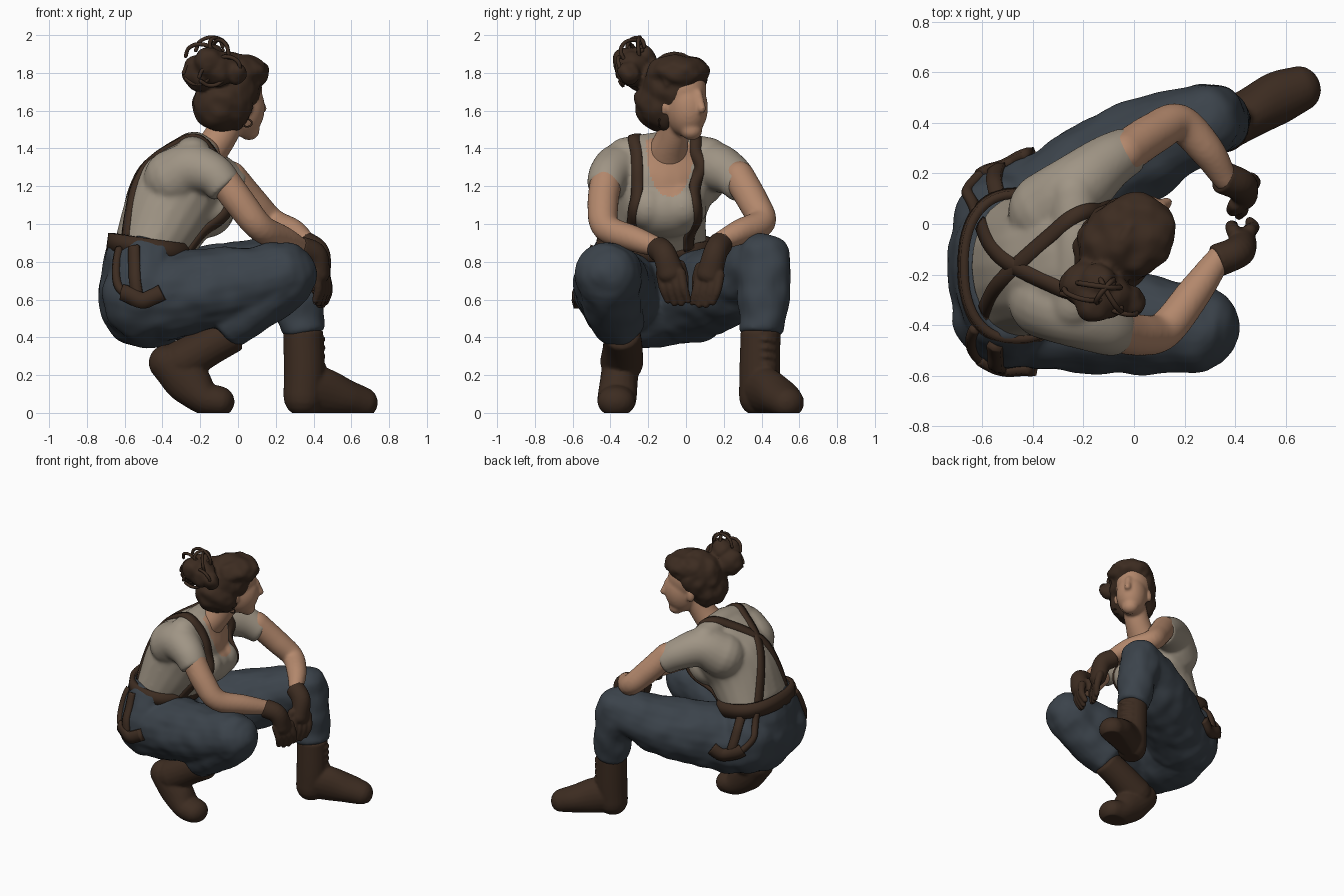
import bpy, bmesh, math
from mathutils import Vector, Matrix, noise
from mathutils.bvhtree import BVHTree

if "Cube" in bpy.data.objects:
    bpy.data.objects.remove(bpy.data.objects["Cube"])


def material(name, rgb):
    m = bpy.data.materials.new(name)
    m.diffuse_color = (*rgb, 1)
    m.use_nodes = True
    m.node_tree.nodes["Principled BSDF"].inputs["Base Color"].default_value = m.diffuse_color
    return m


BROWN = material("dark brown", (0.046, 0.025, 0.015))
SKIN = material("skin", (0.45, 0.245, 0.15))
SHIRT = material("shirt cream", (0.35, 0.30, 0.235))
DENIM = material("denim blue", (0.044, 0.056, 0.070))


def spline(pts, n=6):
    P = [Vector(p) for p in pts]
    P = [2 * P[0] - P[1]] + P + [2 * P[-1] - P[-2]]
    out = []
    for a, b, c, d in zip(P, P[1:], P[2:], P[3:]):
        for i in range(n):
            t = i / n
            out.append(0.5 * (2 * b + (c - a) * t + (2 * a - 5 * b + 4 * c - d) * t * t
                              + (3 * b - a - 3 * c + d) * t ** 3))
    return out + [P[-2]]


def bridge(bm, rings):
    for A, B in zip(rings, rings[1:]):
        for j in range(len(A)):
            k = (j + 1) % len(A)
            bm.faces.new((A[j], A[k], B[k], B[j]))


def tube(bm, pts, side=(0, 1, 0), caps=(1, 1), seg=20, M=Matrix()):
    """Rounded limb through (x, y, z, radius[, second radius])."""
    S = spline([p if len(p) == 5 else (*p, p[3]) for p in pts])
    C = [Vector(s[:3]) for s in S]
    rings = []

    def ring(i, shift, k):
        d = (C[min(i + 1, len(C) - 1)] - C[max(i - 1, 0)]).normalized()
        s = Vector(side)
        s = (s - d * s.dot(d)).normalized()
        n, c = d.cross(s), C[i] + d * shift
        rings.append([bm.verts.new(M @ (c + (s * math.cos(a) * S[i][3] + n * math.sin(a) * S[i][4]) * k))
                      for a in (2 * math.pi * j / seg for j in range(seg))])

    arcs = [math.radians(a) for a in (80, 60, 40, 20)]
    for a in arcs:
        ring(0, -math.sin(a) * min(S[0][3:]) * caps[0], math.cos(a))
    for i in range(len(C)):
        ring(i, 0, 1)
    for a in reversed(arcs):
        ring(len(C) - 1, math.sin(a) * min(S[-1][3:]) * caps[1], math.cos(a))
    bridge(bm, rings)
    bm.faces.new(rings[0])
    bm.faces.new(rings[-1])


def ball(bm, c, r, M=Matrix()):
    r = r if isinstance(r, tuple) else (r, r, r)
    bmesh.ops.create_uvsphere(bm, u_segments=28, v_segments=18, radius=1,
                              matrix=M @ Matrix.Translation(c) @ Matrix.Diagonal((*r, 1)))


def finish(name, bm, mats, voxel=0, smooth=4, bumps=0, freq=10, floor=False):
    """Fuse the shells into one smooth skin, then make the object."""
    bmesh.ops.recalc_face_normals(bm, faces=bm.faces)
    me = bpy.data.meshes.new(name)
    bm.to_mesh(me)
    bm.free()
    ob = bpy.data.objects.new(name, me)
    bpy.context.collection.objects.link(ob)
    if voxel:
        r = ob.modifiers.new("fuse", 'REMESH')
        r.mode, r.voxel_size = 'VOXEL', voxel
        s = ob.modifiers.new("soften", 'SMOOTH')
        s.factor, s.iterations = 0.5, smooth
        dg = bpy.context.evaluated_depsgraph_get()
        me = bpy.data.meshes.new_from_object(ob.evaluated_get(dg))
        ob.modifiers.clear()
        ob.data = me
    if bumps:
        moved = [v.co + v.normal * noise.noise(v.co * freq) * bumps for v in me.vertices]
        for v, co in zip(me.vertices, moved):
            v.co = co
    if floor:
        for v in me.vertices:
            v.co.z = max(v.co.z, 0)
    me.materials.clear()
    for m in mats:
        me.materials.append(m)
    for p in me.polygons:
        p.use_smooth = True
    return ob


def strap(name, guide, surface, width=0.06, thick=0.014):
    """Flat band laid on a surface along guide points."""
    tree = BVHTree.FromPolygons([v.co for v in surface.data.vertices],
                                [p.vertices[:] for p in surface.data.polygons])
    hits = [tree.find_nearest(g)[:2] for g in spline(guide, 8)]
    last = len(hits) - 1
    for _ in range(5):  # even out the path
        hits = [hits[i] if i in (0, last) else
                tuple((hits[i - 1][k] + hits[i][k] * 2 + hits[i + 1][k]) / 4 for k in (0, 1)) for i in range(last + 1)]
    bm, rings = bmesh.new(), []
    for i, (p, n) in enumerate(hits):
        n = n.normalized()
        d = hits[min(i + 1, last)][0] - hits[max(i - 1, 0)][0]
        s = d.cross(n).normalized() * width / 2
        rings.append([bm.verts.new(p + s * a + n * b) for a, b in
                      ((-1, -0.014), (1, -0.014), (1, thick * .7), (0, thick), (-1, thick * .7))])
    bridge(bm, rings)
    bm.faces.new(rings[0])
    bm.faces.new(rings[-1])
    return finish(name, bm, [BROWN])


# trousers: seat, waist, two bent legs
bm = bmesh.new()
ball(bm, (-0.475, -0.18, 0.62), (0.27, 0.37, 0.28))
for y in (-0.34, -0.01):
    ball(bm, (-0.49, y, 0.63), (0.23, 0.235, 0.25))
tube(bm, [(-0.48, -0.18, 0.70, 0.37, 0.25), (-0.48, -0.18, 0.8, 0.34, 0.235), (-0.465, -0.17, 0.88, 0.30, 0.21)], caps=(.3, .1))
tube(bm, [(-0.42, 0.0, 0.60, 0.24), (-0.02, 0.265, 0.70, 0.21), (0.28, 0.41, 0.81, 0.148)])
tube(bm, [(0.28, 0.41, 0.81, 0.148), (0.32, 0.41, 0.6, 0.135), (0.345, 0.40, 0.43, 0.118)], caps=(1, .2))
tube(bm, [(-0.42, -0.33, 0.62, 0.24), (-0.05, -0.39, 0.67, 0.205), (0.235, -0.41, 0.73, 0.178)])
tube(bm, [(0.23, -0.41, 0.70, 0.17), (0.06, -0.385, 0.56, 0.155), (-0.06, -0.35, 0.46, 0.135)], caps=(1, .3))
trousers = finish("trousers", bm, [DENIM], 0.014, 6, bumps=0.014, freq=9)

# shirt: leaning torso, shoulders, sleeves
bm = bmesh.new()
tube(bm, [(-0.465, -0.17, 0.86, 0.28, 0.20), (-0.36, -0.16, 1.07, 0.27, 0.245), (-0.28, -0.135, 1.21, 0.29, 0.24),
          (-0.215, -0.11, 1.34, 0.26, 0.17), (-0.165, -0.10, 1.42, 0.14, 0.09)], caps=(.3, .4))
tube(bm, [(-0.24, -0.32, 1.36, 0.10), (-0.23, -0.10, 1.40, 0.09), (-0.24, 0.12, 1.36, 0.10)], side=(1, 0, 0))
tube(bm, [(-0.34, -0.30, 1.24, 0.16), (-0.24, -0.35, 1.29, 0.14), (-0.13, -0.405, 1.26, 0.112), (-0.065, -0.43, 1.19, 0.098)], caps=(1, .15))
tube(bm, [(-0.34, 0.05, 1.24, 0.16), (-0.23, 0.14, 1.30, 0.14), (-0.11, 0.24, 1.26, 0.112), (-0.015, 0.295, 1.20, 0.095)], caps=(1, .15))
ball(bm, (-0.18, -0.11, 1.08), (0.165, 0.22, 0.155))
for y in (-0.20, -0.02):
    ball(bm, (-0.125, y, 1.09), (0.115, 0.11, 0.12))
shirt = finish("shirt", bm, [SHIRT, SKIN], 0.011, 14)
for p in shirt.data.polygons:  # scooped neckline
    x, y, z = p.center
    if x > -0.15 and abs((y + .085) / .125) ** 2.2 + abs((z - 1.43) / .285) ** 2.2 < 1:
        p.material_index = 1

# arms
for side, pts in {
    "right": [(-0.09, -0.42, 1.25, .085), (0.02, -0.44, 1.10, .082), (0.12, -0.42, 0.98, .075),
              (0.24, -0.27, 0.92, .068), (0.34, -0.13, 0.87, .05)],
    "left": [(-0.04, 0.28, 1.25, .085), (0.08, 0.36, 1.11, .082), (0.18, 0.40, 1.01, .075),
             (0.29, 0.29, 0.96, .068), (0.36, 0.18, 0.91, .05)]}.items():
    bm = bmesh.new()
    tube(bm, pts, side=(.7, .1, .7))
    finish(side + "_arm", bm, [SKIN], 0.012, 4)

# gloves: cuff, palm, four fingers, thumb; m points toward the body centre
for side, m, w, k in (("right", 1, Vector((0.33, -0.145, 0.87)), Vector((0.435, -0.08, 0.74))),
                      ("left", -1, Vector((0.35, 0.185, 0.90)), Vector((0.44, 0.125, 0.73)))):
    bm = bmesh.new()
    mid = (w + k) / 2 + Vector((0.025, 0, 0.03))
    tube(bm, [(*w, .066), (*mid, .064, .066), (*k, .07, .052)], caps=(.2, 1))
    for i in range(4):
        o = Vector((-0.025 + 0.016 * i, (i - 1.5) * 0.036, 0))
        a, b = k + o, k + o + Vector((0.015, 0.015 * m, -0.08))
        c = b + Vector((-0.015, 0.022 * m, -0.085 + 0.014 * abs(i - 1.5)))
        tube(bm, [(*a, .027), (*b, .025), (*c, .019)], seg=10)
    t = k + Vector((-0.04, 0.05 * m, 0.04))
    tube(bm, [(*t, .03), (*(t + Vector((-0.01, .02 * m, -.06))), .025), (*(t + Vector((0, .025 * m, -.12))), .019)], seg=10)
    finish(side + "_glove", bm, [BROWN], 0.008, 3)

# boots
bm = bmesh.new()
tube(bm, [(0.345, 0.395, 0.43, .106), (0.35, 0.39, 0.22, .108), (0.345, 0.385, 0.085, .105)], caps=(.15, 1))
tube(bm, [(0.36, 0.39, 0.13, .10, .125), (0.46, 0.44, 0.11, .098, .125), (0.57, 0.50, 0.08, .105, .098), (0.655, 0.535, 0.055, .092, .085)])
for i in range(5):
    z = 0.2 + i * 0.045
    tube(bm, [(0.425, 0.36, z, .012), (0.455, 0.42, z + .01, .012), (0.42, 0.47, z, .012)], side=(0, 0, 1), seg=8)
finish("left_boot", bm, [BROWN], 0.01, 5, floor=True)
bm = bmesh.new()
tube(bm, [(-0.03, -0.34, 0.42, .10), (-0.16, -0.335, 0.35, .105), (-0.30, -0.34, 0.27, .115)], caps=(.3, 1))
tube(bm, [(-0.375, -0.345, 0.265, .098), (-0.27, -0.355, 0.17, .10, .12), (-0.18, -0.365, 0.08, .104, .09), (-0.10, -0.37, 0.06, .10, .082)])
finish("right_boot", bm, [BROWN], 0.01, 4, floor=True)

# head, turned toward the left shoulder
H = Matrix.Translation((-0.03, -0.04, 1.66)) @ Matrix.Rotation(math.radians(38), 4, 'Z')
bm = bmesh.new()
tube(bm, [(-0.22, -0.11, 1.28, .12, .10), (-0.15, -0.095, 1.38, .105, .092), (-0.09, -0.07, 1.47, .088), (-0.04, -0.05, 1.57, .085)])
ball(bm, (0.012, 0, 0.05), (0.16, 0.128, 0.16), H)
ball(bm, (0.07, 0, -0.045), (0.122, 0.108, 0.155), H)
ball(bm, (0.112, 0, -0.165), (0.055, 0.06, 0.052), H)
tube(bm, [(0.172, 0, 0.03, .022), (0.19, 0, -0.02, .022), (0.203, 0, -0.05, .024)], M=H, seg=12)
for s in (-1, 1):
    ball(bm, (0.02, s * 0.118, -0.04), (0.028, 0.018, 0.045), H)
finish("head_and_neck", bm, [SKIN], 0.009, 12)

# hair: cap, nape and bun
bm = bmesh.new()
ball(bm, (-0.035, -0.01, 0.065), (0.18, 0.163, 0.175), H)
ball(bm, (0.025, -0.02, 0.145), (0.172, 0.16, 0.095), H)
ball(bm, (-0.085, -0.025, -0.02), (0.163, 0.16, 0.155), H)
for c, r in (((-0.20, -0.24, 1.80), .095), ((-0.10, -0.28, 1.82), .095), ((-0.01, -0.30, 1.80), .06),
             ((-0.16, -0.31, 1.86), .08), ((-0.14, -0.23, 1.88), .07)):
    ball(bm, c, r)
for i in range(9):  # combed locks sweeping back to the bun
    v = -0.14 + 0.03 * i
    a, b = H @ Vector((0.175 - abs(v) * .7, v, 0.135 - abs(v) * .4)), H @ Vector((0.02, v * 1.1, 0.235 - abs(v) * .6))
    tube(bm, [(*a, .014), (*b, .02), (-0.13, -0.2, 1.84, .02)], side=(.3, .2, 1), seg=8)
finish("hair", bm, [BROWN], 0.011, 4, bumps=0.014, freq=14)


def curl(bm, c, r, axis, rad=0.009):
    q = Vector(axis).to_track_quat('Z', 'Y').to_matrix()
    pts = [Vector(c) + q @ Vector((r * math.cos(a), r * math.sin(a) * .8, 0.015 * math.sin(a / 2)))
           for a in (i * 0.72 for i in range(9))]
    tube(bm, [(*p, rad) for p in pts], side=tuple(q.col[2]), seg=6)


bm = bmesh.new()
for c, r, ax in (((-0.14, -0.25, 1.92), .085, (.2, 1, .1)), ((-0.10, -0.28, 1.91), .08, (1, .5, .2)),
                 ((-0.20, -0.28, 1.89), .08, (.3, 1, .5)), ((-0.22, -0.31, 1.80), .075, (.5, 1, 0)),
                 ((-0.06, -0.34, 1.83), .07, (.4, 1, .4)), ((-0.14, -0.36, 1.78), .065, (0, 1, .3)),
                 ((-0.12, -0.26, 1.94), .055, (.6, -.6, .2))):
    curl(bm, c, r, ax, .011)
finish("bun_curls", bm, [BROWN])
bm = bmesh.new()
curl(bm, (0.045, -0.15, 1.535), 0.025, (.3, 1, 0), 0.005)
finish("earring", bm, [BROWN])

# belt around the waist, a rounded oblong
bm = bmesh.new()
rings = []
for i in range(64):
    a = 2 * math.pi * i / 64
    x, y = (math.copysign(abs(f(a)) ** .85, f(a)) for f in (math.cos, math.sin))
    rings.append([bm.verts.new((-0.465 + x * (0.22 + o), -0.17 + y * (0.30 + o), 0.88 - x * 0.03 + h))
                  for o, h in ((-.03, -.05), (.014, -.05), (.002, .042), (-.03, .042))])
bridge(bm, rings + rings[:1])
belt = finish("belt", bm, [BROWN])

# braces crossing on the back, over the shoulders and down the chest
strap("brace_to_right_shoulder", [(-0.67, 0.04, 0.92), (-0.58, -0.09, 1.2), (-0.47, -0.17, 1.34), (-0.33, -0.25, 1.46),
      (-0.2, -0.28, 1.48), (-0.09, -0.27, 1.38), (-0.06, -0.26, 1.25), (-0.03, -0.29, 1.1), (-0.13, -0.31, 0.96), (-0.27, -0.30, 0.86)], shirt)
strap("brace_to_left_shoulder", [(-0.65, -0.39, 0.92), (-0.58, -0.27, 1.2), (-0.47, -0.17, 1.34), (-0.35, -0.04, 1.46),
      (-0.2, 0.05, 1.48), (-0.10, 0.05, 1.38), (-0.08, 0.065, 1.25), (-0.03, 0.075, 1.1), (-0.13, 0.07, 0.96), (-0.27, 0.02, 0.86)], shirt)

# hanging hip straps, mirrored about the seat
for side, f in (("right", lambda y: y), ("left", lambda y: -0.36 - y)):
    loop = [(-0.64, -0.42, .88), (-0.69, -0.5, .77), (-0.66, -0.57, .67), (-0.57, -0.62, .60), (-0.48, -0.63, .58)]
    drop = [(-0.55, -0.48, .88), (-0.56, -0.56, .77), (-0.545, -0.62, .63)]
    pouch = [(-0.64, -0.59, .645), (-0.57, -0.62, .61), (-0.49, -0.63, .595), (-0.41, -0.63, .64)]
    for n, pts, w, t in (("loop", loop, .04, .028), ("drop", drop, .06, .025), ("pouch", pouch, .085, .032)):
        strap(f"{side}_hip_{n}", [(x, f(y), z) for x, y, z in pts], trousers, w, t)
